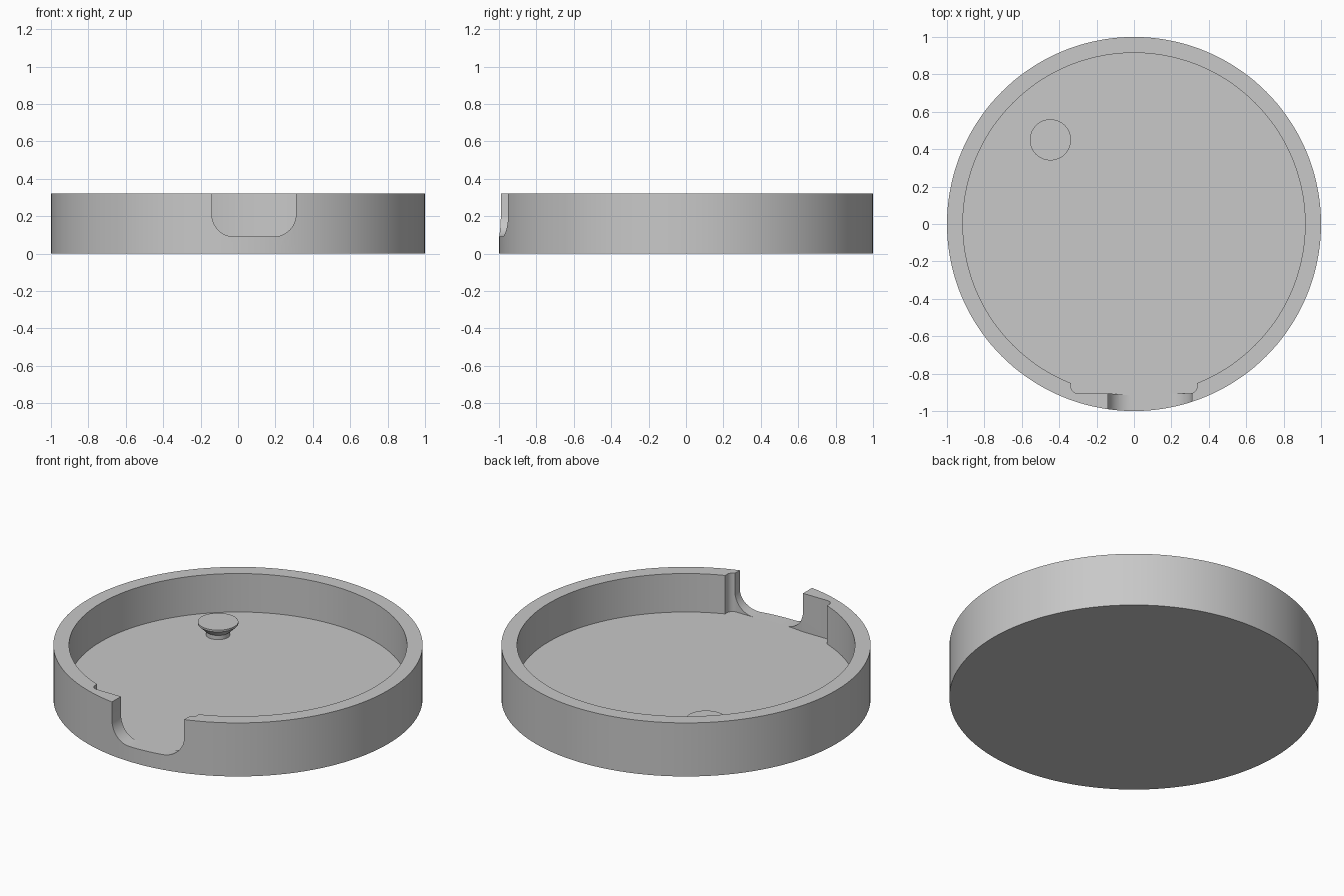
import bpy, bmesh
from math import sin, cos, pi, radians
from mathutils import Vector

HEIGHT, FLOOR, INNER = 0.32, 0.09, 0.915

if "Cube" in bpy.data.objects:
    bpy.data.objects.remove(bpy.data.objects["Cube"], do_unlink=True)

grey = bpy.data.materials.new("plain grey")
grey.use_nodes = True
grey.diffuse_color = (0.58, 0.58, 0.58, 1)
grey.node_tree.nodes["Principled BSDF"].inputs["Base Color"].default_value = grey.diffuse_color


def prism(name, points, sweep):
    """Extrude a closed outline along a vector."""
    bm = bmesh.new()
    base = bm.faces.new([bm.verts.new(p) for p in points])
    top = bmesh.ops.extrude_face_region(bm, geom=[base])["geom"]
    moved = [v for v in top if isinstance(v, bmesh.types.BMVert)]
    bmesh.ops.translate(bm, verts=moved, vec=Vector(sweep))
    bmesh.ops.recalc_face_normals(bm, faces=bm.faces)
    mesh = bpy.data.meshes.new(name)
    bm.to_mesh(mesh)
    bm.free()
    mesh.materials.append(grey)
    obj = bpy.data.objects.new(name, mesh)
    bpy.context.collection.objects.link(obj)
    return obj


def circle(radius, z, sides=144):
    return [(radius * cos(2 * pi * i / sides), radius * sin(2 * pi * i / sides), z)
            for i in range(sides)]


def round_bottom(x0, x1, low, high, r, steps=12):
    """Rectangle outline with its two lower corners rounded."""
    pts = [(x1, high), (x0, high)]
    for cx, start in ((x0 + r, pi), (x1 - r, 1.5 * pi)):
        for i in range(steps + 1):
            a = start + i * pi / 2 / steps
            pts.append((cx + r * cos(a), low + r + r * sin(a)))
    return pts


def activate(obj):
    bpy.ops.object.select_all(action="DESELECT")
    obj.select_set(True)
    bpy.context.view_layer.objects.active = obj


def cut(obj, cutter):
    mod = obj.modifiers.new("cut", "BOOLEAN")
    mod.operation, mod.solver, mod.object = "DIFFERENCE", "EXACT", cutter
    activate(obj)
    bpy.ops.object.modifier_apply(modifier=mod.name)
    bpy.data.objects.remove(cutter, do_unlink=True)


# Round tray: disc, then hollow, flat pocket behind the front wall, front notch
tray = prism("round_tray", circle(1, 0), (0, 0, HEIGHT))
cut(tray, prism("hollow_cutter", circle(INNER, FLOOR), (0, 0, 1)))
pocket = [(x, y, FLOOR) for x, y in round_bottom(-0.337, 0.337, -0.905, -0.5, 0.035)]
cut(tray, prism("pocket_cutter", pocket, (0, 0, 1)))
notch = [(x, -1.2, z) for x, z in round_bottom(-0.14, 0.31, FLOOR, 0.6, 0.12)]
cut(tray, prism("notch_cutter", notch, (0, 0.5, 0)))

# Small flared pin on the floor, turned from a profile
profile = [(0, FLOOR - 0.01), (0.065, FLOOR - 0.01), (0.065, 0.115), (0.072, 0.12),
           (0.11, 0.157), (0.11, 0.168), (0, 0.168)]
bm = bmesh.new()
verts = [bm.verts.new((r, 0, z)) for r, z in profile]
edges = [bm.edges.new(pair) for pair in zip(verts, verts[1:])]
bmesh.ops.spin(bm, geom=verts + edges, cent=(0, 0, 0), axis=(0, 0, 1),
               angle=2 * pi, steps=48)
bmesh.ops.remove_doubles(bm, verts=bm.verts, dist=0.0001)
bmesh.ops.recalc_face_normals(bm, faces=bm.faces)
mesh = bpy.data.meshes.new("flared_pin")
bm.to_mesh(mesh)
bm.free()
mesh.materials.append(grey)
pin = bpy.data.objects.new("flared_pin", mesh)
pin.location = (-0.447, 0.45, 0)
bpy.context.collection.objects.link(pin)

# Smooth round sides, crisp rims
for obj in (tray, pin):
    activate(obj)
    bpy.ops.object.shade_smooth_by_angle(angle=radians(30))
